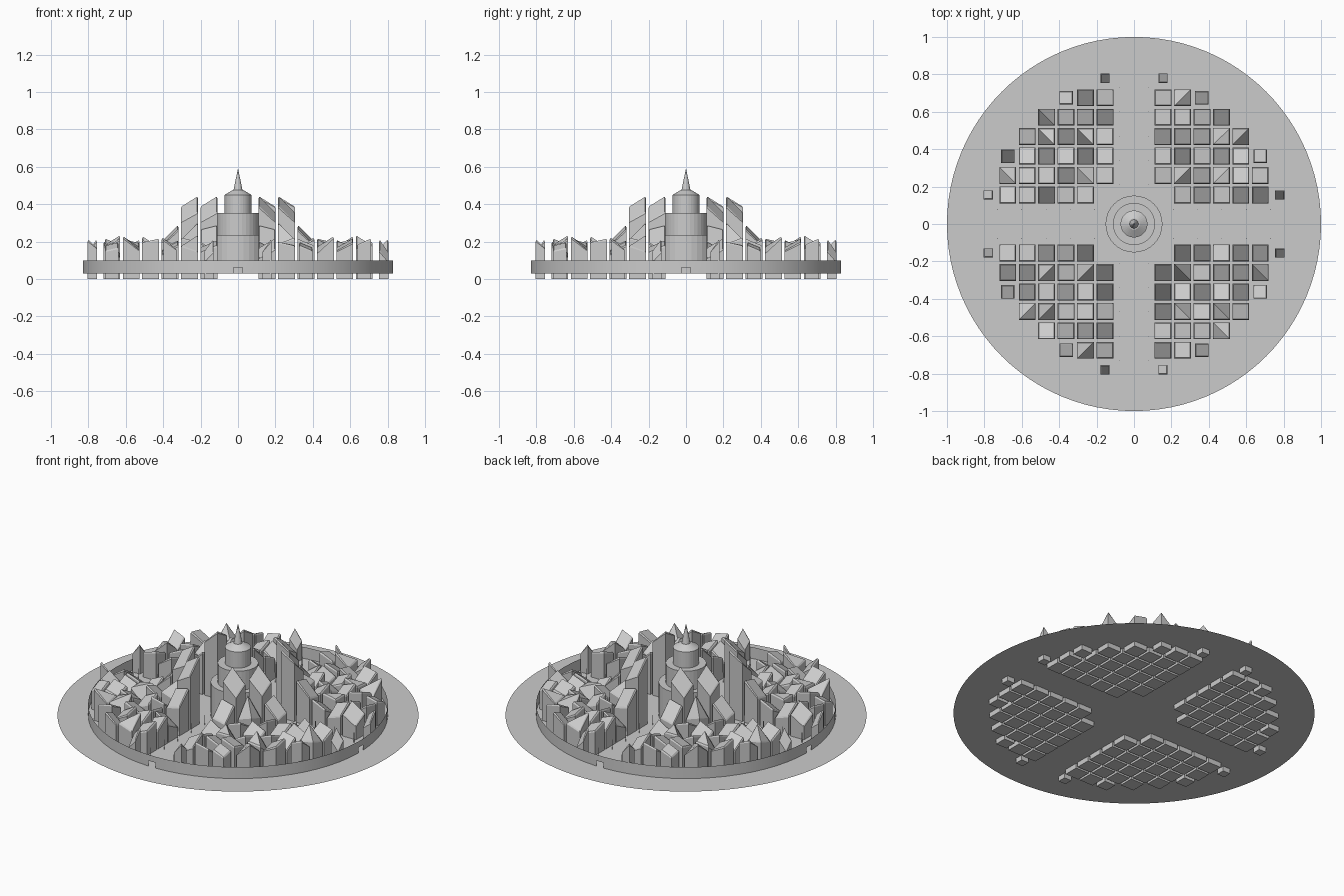
import bpy, bmesh, random
from math import sin, cos, pi, hypot

if "Cube" in bpy.data.objects:
    bpy.data.objects.remove(bpy.data.objects["Cube"])

random.seed(7)
GROUND = 0.03
STEP = 0.104


def finish(bm, name, smooth=False):
    bmesh.ops.recalc_face_normals(bm, faces=bm.faces[:])
    mesh = bpy.data.meshes.new(name)
    bm.to_mesh(mesh)
    bm.free()
    for p in mesh.polygons:
        p.use_smooth = smooth
    obj = bpy.data.objects.new(name, mesh)
    bpy.context.collection.objects.link(obj)
    return obj


def lathe(bm, profile, n):
    rings = [[bm.verts.new((r * cos(2 * pi * i / n), r * sin(2 * pi * i / n), z))
              for i in range(n)] for r, z in profile]
    for a, b in zip(rings, rings[1:]):
        for i in range(n):
            j = (i + 1) % n
            bm.faces.new((a[i], a[j], b[j], b[i]))
    bm.faces.new(rings[-1])


# flat round ground sheet
bm = bmesh.new()
bmesh.ops.create_circle(bm, cap_ends=True, segments=96, radius=1.0)
bmesh.ops.translate(bm, verts=bm.verts[:], vec=(0, 0, GROUND))
finish(bm, "ground_disc")

# thin city wall with four gate openings
bm = bmesh.new()
R, gate = 0.83, 0.028
angles = []
for q in range(4):
    start, span = q * pi / 2 + gate, pi / 2 - 2 * gate
    angles += [start + span * i / 16 for i in range(17)]
rows = [[bm.verts.new((R * cos(a), R * sin(a), z)) for a in angles]
        for z in (GROUND, 0.063, 0.1)]
n = len(angles)
for i in range(n):
    j = (i + 1) % n
    for k in (0, 1):
        if k == 0 and i % 17 == 16:
            continue
        bm.faces.new((rows[k][i], rows[k][j], rows[k + 1][j], rows[k + 1][i]))
finish(bm, "city_wall", True)

# stepped central tower and its spire
bm = bmesh.new()
lathe(bm, [(0.152, GROUND), (0.152, 0.235), (0.113, 0.235), (0.113, 0.352),
           (0.072, 0.352), (0.072, 0.45), (0.03, 0.475)], 32)
finish(bm, "central_tower")
bm = bmesh.new()
lathe(bm, [(0.025, 0.47), (0.001, 0.588)], 16)
finish(bm, "tower_spire")


# a block with a sloping, slightly chamfered roof
def building(bm, cx, cy, size, h, sx, sy, twist):
    def ring(inset, zfun):
        s = size / 2 - inset
        return [bm.verts.new((cx + u * s, cy + v * s, zfun(u, v)))
                for u, v in ((-1, -1), (1, -1), (1, 1), (-1, 1))]

    def roof(u, v):
        return h + (sx * u + sy * v + twist * u * v) / 2

    base = ring(0, lambda u, v: 0.0)
    eave = ring(0, lambda u, v: roof(u, v) - 0.008)
    top = ring(0.005, roof)
    bm.faces.new(base)
    for a, b in ((base, eave), (eave, top)):
        for i in range(4):
            j = (i + 1) % 4
            bm.faces.new((a[i], a[j], b[j], b[i]))
    bm.faces.new(top[:3])
    bm.faces.new((top[0], top[2], top[3]))


# one quarter of the city; (column, row): centre height, slope x, slope y, twist
special = {(1, 2): (0.375, -0.05, -0.08, 0), (2, 1): (0.375, -0.05, -0.08, 0),
           (1, 3): (0.235, -0.02, -0.08, 0), (3, 1): (0.235, -0.08, -0.02, 0),
           (2, 2): (0.22, -0.04, -0.04, 0.07), (2, 3): (0.18, 0.02, 0.06, 0),
           (3, 2): (0.18, 0.05, 0.03, 0)}
twisted = {(2, 6), (4, 4), (5, 4), (4, 2)}
bm = bmesh.new()
for i in range(1, 8):
    for j in range(1, 8):
        x, y = 0.155 + STEP * (i - 1), 0.155 + STEP * (j - 1)
        r = hypot(x, y)
        if r < 0.25 or r > 0.8:
            continue
        size = 0.09 if r < 0.75 else (0.073 if r < 0.782 else 0.05)
        if (i, j) in special:
            h, sx, sy, tw = special[i, j]
        else:
            sx = random.choice((-1, 1)) * random.uniform(0.015, 0.06)
            sy = random.choice((-1, 1)) * random.uniform(0.015, 0.06)
            tw = 0.05 if (i, j) in twisted else 0
            h = random.uniform(0.195, 0.215) - (abs(sx) + abs(sy)) / 2
        building(bm, x, y, size, h, sx, sy, tw)
quarter = finish(bm, "city_quarter_1")
for q in range(1, 4):
    o = bpy.data.objects.new("city_quarter_%d" % (q + 1), quarter.data)
    o.rotation_euler.z = q * pi / 2
    bpy.context.collection.objects.link(o)

# thin lamp posts lining the four avenues
bm = bmesh.new()
for k in range(5):
    for side in (-0.078, 0.078):
        t = 0.21 + 0.13 * k
        for x, y in ((t, side), (-t, side), (side, t), (side, -t)):
            ret = bmesh.ops.create_cone(bm, cap_ends=True, segments=6, radius1=0.002,
                                        radius2=0.002, depth=0.06)
            bmesh.ops.translate(bm, verts=ret["verts"], vec=(x, y, GROUND + 0.03))
finish(bm, "lamp_posts")
